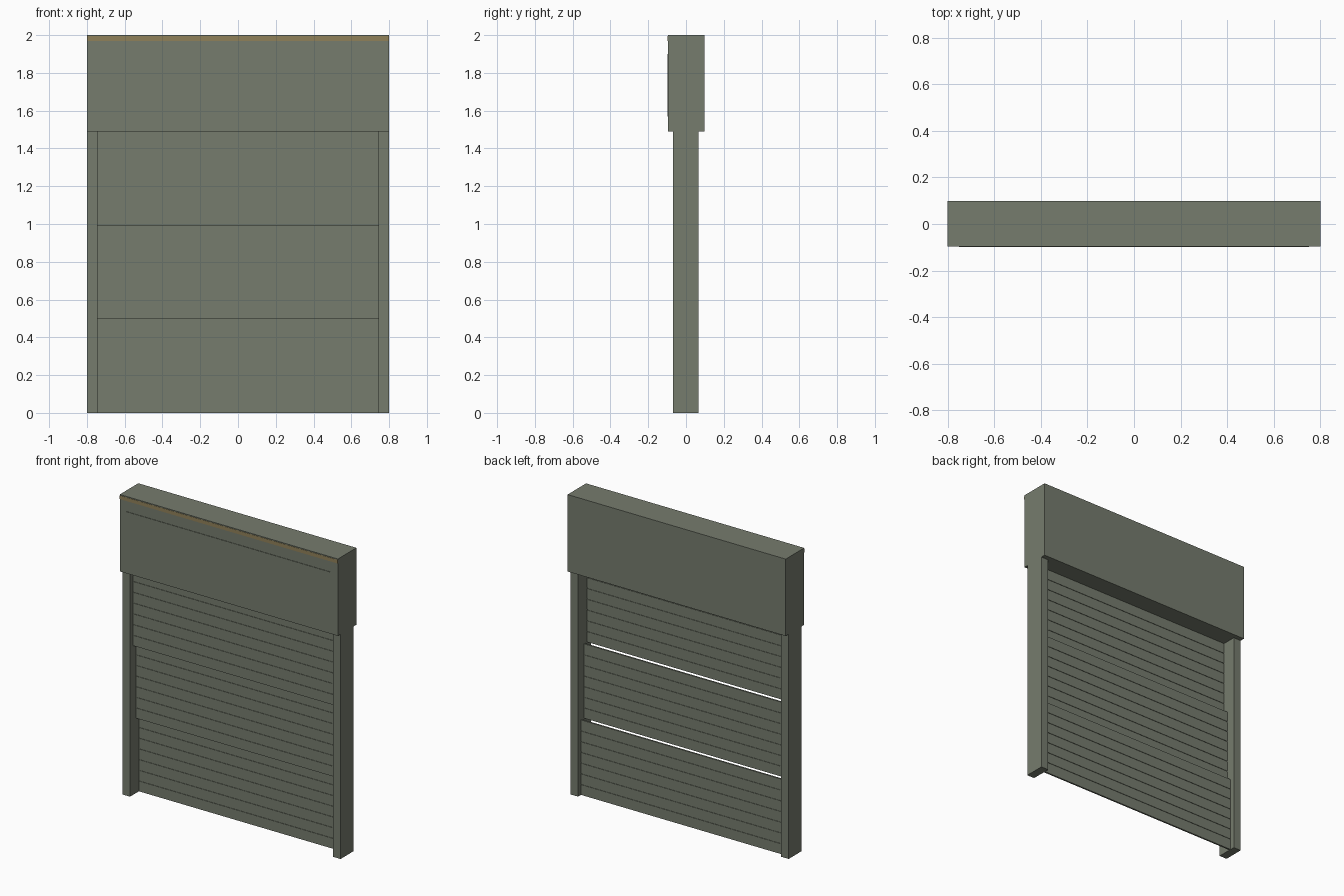
import bpy, bmesh

cube = bpy.data.objects.get("Cube")
if cube:
    bpy.data.objects.remove(cube, do_unlink=True)


def material(name, colour):
    m = bpy.data.materials.new(name)
    m.use_nodes = True
    m.diffuse_color = colour
    m.node_tree.nodes["Principled BSDF"].inputs["Base Color"].default_value = colour
    return m


grey = material("grey green metal", (0.18, 0.20, 0.155, 1))
gold = material("dull gold", (0.28, 0.22, 0.10, 1))


def finish(name, bm, mat):
    bmesh.ops.recalc_face_normals(bm, faces=bm.faces)
    mesh = bpy.data.meshes.new(name)
    bm.to_mesh(mesh)
    bm.free()
    mesh.materials.append(mat)
    obj = bpy.data.objects.new(name, mesh)
    bpy.context.collection.objects.link(obj)
    return obj


def box(name, x, y, z, mat=grey):
    """Box from (min, max) pairs on each axis."""
    bm = bmesh.new()
    bmesh.ops.create_cube(bm, size=1)
    for v in bm.verts:
        for axis, (lo, hi) in enumerate((x, y, z)):
            v.co[axis] = hi if v.co[axis] > 0 else lo
    return finish(name, bm, mat)


def slatted_panel(name, y, z0, z1, slats=7, half_x=0.75, thick=0.011, groove=0.006):
    """Extrude a slat profile, with shallow grooves between slats, along x."""
    half, inner = thick / 2, thick / 2 - 0.003
    pitch = (z1 - z0) / slats
    side = []
    for i in range(slats):
        lo = z0 + i * pitch + (groove / 2 if i else 0)
        hi = z0 + (i + 1) * pitch - (groove / 2 if i < slats - 1 else 0)
        if i:
            side.append((inner, lo))
        side += [(half, lo), (half, hi)]
        if i < slats - 1:
            side.append((inner, hi))
    profile = [(y - d, z) for d, z in side] + [(y + d, z) for d, z in reversed(side)]
    bm = bmesh.new()
    face = bm.faces.new([bm.verts.new((-half_x, py, pz)) for py, pz in profile])
    result = bmesh.ops.extrude_face_region(bm, geom=[face], use_keep_orig=True)
    moved = [g for g in result["geom"] if isinstance(g, bmesh.types.BMVert)]
    bmesh.ops.translate(bm, verts=moved, vec=(2 * half_x, 0, 0))
    return finish(name, bm, grey)


# Housing over the opening, with its front plate and trim
box("header_box", (-0.8, 0.8), (-0.096, 0.098), (1.49, 2.0))
box("header_front_plate", (-0.75, 0.75), (-0.099, -0.095), (1.57, 1.9))
box("header_gold_trim", (-0.8, 0.8), (-0.0975, -0.095), (1.97, 1.994), gold)

# Side guide posts
for name, s in (("left_post", 1), ("right_post", -1)):
    box(name, sorted((s * 0.745, s * 0.8)), (-0.068, 0.067), (0, 1.49))

# Three telescoping shutter panels, each stepped behind the one above
for name, y, z0, z1 in (("lower_panel", 0.031, 0.0, 0.497),
                        ("middle_panel", 0.0, 0.497, 0.99),
                        ("upper_panel", -0.032, 0.99, 1.49)):
    slatted_panel(name, y, z0, z1)
